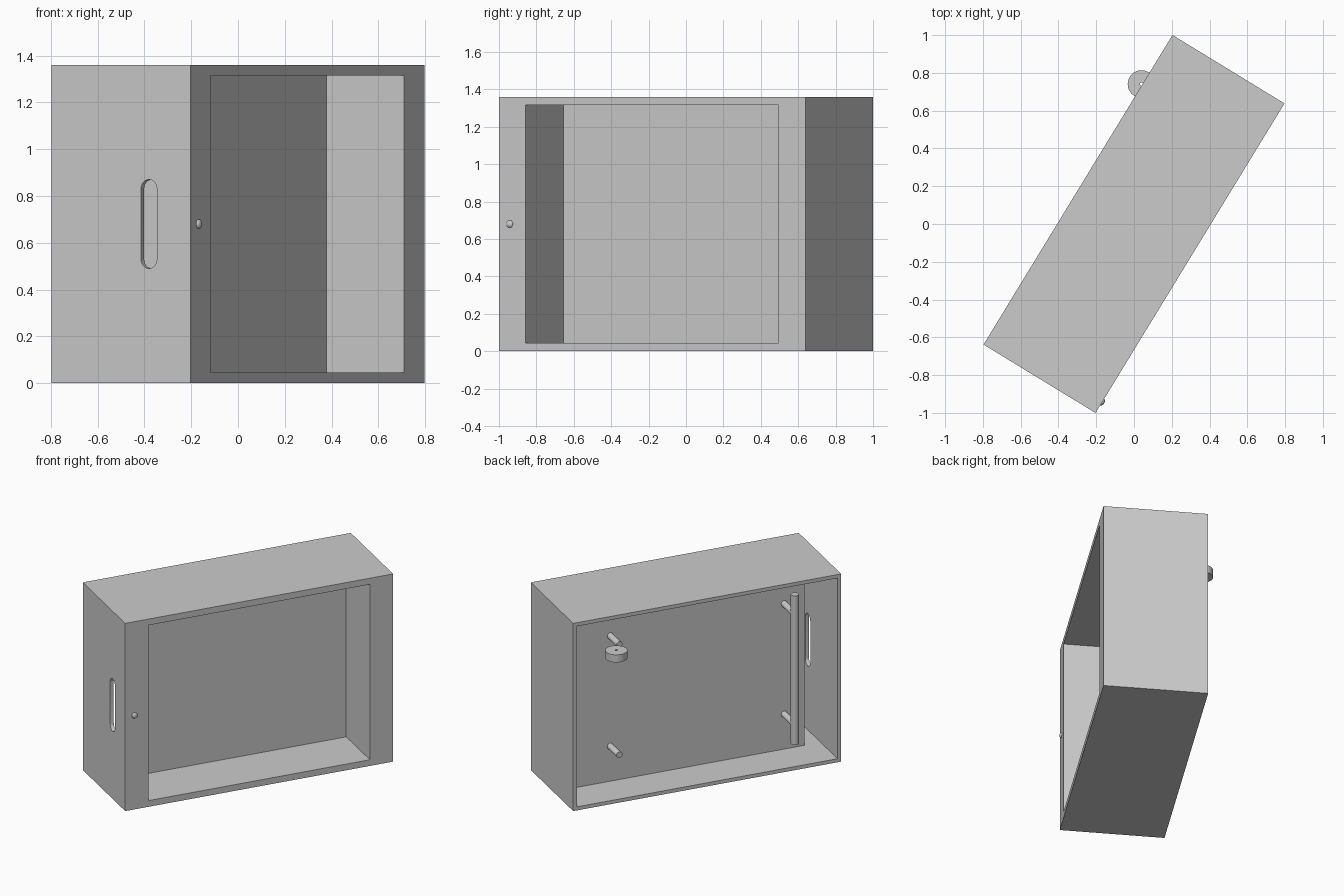
import bpy, bmesh, math
from mathutils import Matrix

cube = bpy.data.objects.get("Cube")
if cube:
    bpy.data.objects.remove(cube, do_unlink=True)

grey = bpy.data.materials.new("plain grey")
grey.use_nodes = True
grey.diffuse_color = (0.6, 0.6, 0.6, 1)
grey.node_tree.nodes["Principled BSDF"].inputs["Base Color"].default_value = (0.6, 0.6, 0.6, 1)

# Local layout: x runs along the cabinet, -y is the window side, +y the open back
HALF_L, HALF_D, H = 0.96, 0.3475, 1.36
WALL = 0.026
MID = H / 2
PANEL = 0.07
TURN = Matrix.Rotation(math.radians(58.6), 4, "Z")
parts = []


def finish(name, bm, part=True):
    bmesh.ops.recalc_face_normals(bm, faces=bm.faces)
    mesh = bpy.data.meshes.new(name)
    bm.to_mesh(mesh)
    bm.free()
    mesh.materials.append(grey)
    ob = bpy.data.objects.new(name, mesh)
    bpy.context.collection.objects.link(ob)
    if part:
        parts.append(ob)
    else:
        ob.hide_render = True
    return ob


def box(name, x, y, z, part=True):
    bm = bmesh.new()
    bmesh.ops.create_cube(bm, size=1)
    for v in bm.verts:
        for i, (lo, hi) in enumerate((x, y, z)):
            v.co[i] = lo if v.co[i] < 0 else hi
    return finish(name, bm, part)


def rod(name, r, length, at, axis="Z", part=True, sides=32):
    bm = bmesh.new()
    turn = {"Z": Matrix(), "Y": Matrix.Rotation(math.pi / 2, 4, "X"),
            "X": Matrix.Rotation(math.pi / 2, 4, "Y")}[axis]
    bmesh.ops.create_cone(bm, cap_ends=True, segments=sides, radius1=r, radius2=r,
                          depth=length, matrix=Matrix.Translation(at) @ turn)
    return finish(name, bm, part)


def cut(target, *cutters):
    bpy.context.view_layer.objects.active = target
    for c in cutters:
        mod = target.modifiers.new("cut", "BOOLEAN")
        mod.operation, mod.solver, mod.object = "DIFFERENCE", "EXACT", c
        bpy.ops.object.modifier_apply(modifier=mod.name)


# Cutters
window = box("window_cutter", (-0.793, 0.793), (-0.5, 0.04), (0.045, 1.315), False)
cavity = box("cavity_cutter", (-HALF_L + WALL, HALF_L - WALL),
             (-HALF_D + WALL, 0.5), (WALL, H - WALL), False)
bm = bmesh.new()
outline = []
for end in (0, 1):
    for i in range(13):
        a = math.pi * (i / 12 + end)
        outline.append(bm.verts.new((-1.0, -0.14 + 0.04 * math.cos(a),
                                     MID + (0.15 - 0.3 * end) + 0.04 * math.sin(a))))
side = bm.faces.new(outline)
moved = bmesh.ops.extrude_face_region(bm, geom=[side])["geom"]
bmesh.ops.translate(bm, vec=(0.12, 0, 0),
                    verts=[g for g in moved if isinstance(g, bmesh.types.BMVert)])
slot = finish("slot_cutter", bm, False)

# Outer cabinet with open back, window opening and end handle slot
shell = box("cabinet_shell", (-HALF_L, HALF_L), (-HALF_D, HALF_D), (0, H))
cut(shell, cavity, window, slot)

# Recessed display tray behind the window
tray = box("window_tray", (-0.82, 0.82), (-0.335, PANEL), (0.015, H - 0.015))
cut(tray, window)

# Mounting pegs on the back of the tray
for label, x in (("left", 0.573), ("right", -0.673)):
    for level, z in (("upper", MID + 0.4), ("lower", MID - 0.4)):
        rod(f"{level}_{label}_peg", 0.022, 0.16, (x, PANEL + 0.07, z), "Y")

# Upright bar across one pair of pegs
rod("upright_bar", 0.027, 1.08, (-0.675, 0.24, MID))

# Wheel with a small centre hole
wheel = rod("adjusting_wheel", 0.073, 0.055, (0.653, 0.352, 1.083), sides=48)
bore = rod("bore_cutter", 0.009, 0.2, (0.653, 0.352, 1.083), part=False)
cut(wheel, bore)

# Small domed button beside the window
bm = bmesh.new()
bmesh.ops.create_uvsphere(bm, u_segments=24, v_segments=12, radius=0.02)
bmesh.ops.scale(bm, vec=(1, 0.6, 1), verts=bm.verts)
bmesh.ops.translate(bm, vec=(-0.892, -HALF_D, MID), verts=bm.verts)
finish("button", bm)

# Remove cutters, turn the whole cabinet, smooth the round parts
for c in (window, cavity, slot, bore):
    bpy.data.objects.remove(c, do_unlink=True)
bpy.ops.object.select_all(action="DESELECT")
for ob in parts:
    ob.data.transform(TURN)
    ob.select_set(True)
bpy.context.view_layer.objects.active = shell
bpy.ops.object.shade_smooth_by_angle(angle=math.radians(30))
